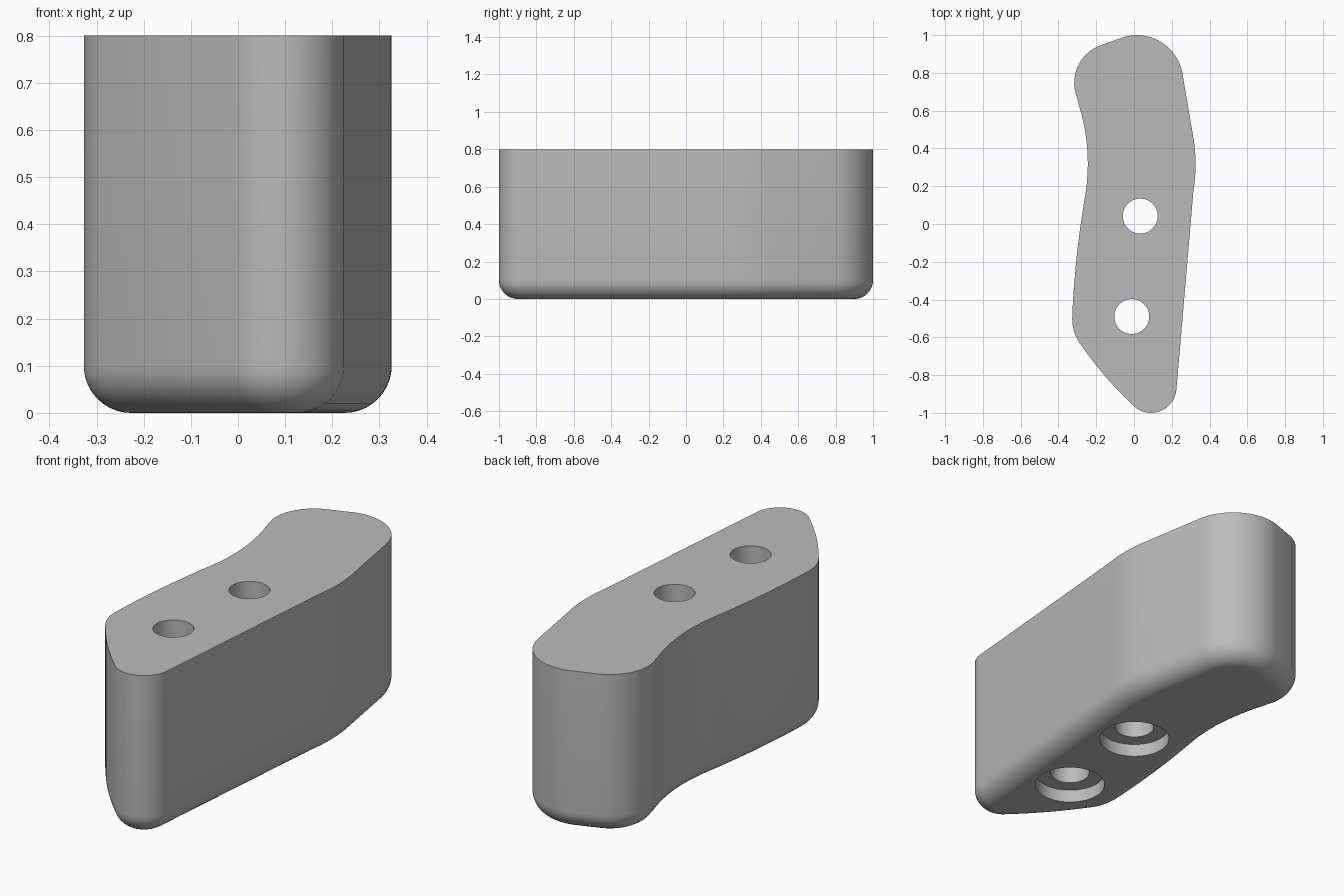
import bpy, bmesh, math
from mathutils import Vector

HEIGHT, FILLET = 0.8, 0.1
HOLES = [(0.033, 0.042), (-0.012, -0.49)]

cube = bpy.data.objects.get("Cube")
if cube:
    bpy.data.objects.remove(cube, do_unlink=True)

grey = bpy.data.materials.new("plain grey")
grey.use_nodes = True
colour = (0.5, 0.5, 0.5, 1)
grey.diffuse_color = colour
grey.node_tree.nodes["Principled BSDF"].inputs["Base Color"].default_value = colour


def arc(a, b, c, steps=14):
    """Points on the circular arc from a through b to c."""
    a, b, c = Vector(a), Vector(b), Vector(c)
    u, v = b - a, c - a
    d = 2 * (u.x * v.y - u.y * v.x)
    centre = a + Vector((v.y * u.dot(u) - u.y * v.dot(v),
                         u.x * v.dot(v) - v.x * u.dot(u))) / d
    r = (a - centre).length
    start = math.atan2(a.y - centre.y, a.x - centre.x)
    end = math.atan2(c.y - centre.y, c.x - centre.x)
    sweep = (end - start + math.pi) % math.tau - math.pi
    return [centre + r * Vector((math.cos(start + sweep * i / steps),
                                 math.sin(start + sweep * i / steps)))
            for i in range(steps + 1)]


# Curved outline, counter-clockwise; straight runs join the arcs
outline = []
for points in [
    ((0.255, 0.806), (0.172, 0.943), (-0.048, 0.992)),     # rear right shoulder
    ((-0.174, 0.947), (-0.29, 0.85), (-0.302, 0.67)),      # rear left shoulder
    ((-0.295, 0.64), (-0.247, 0.39), (-0.254, 0.18)),      # waist
    ((-0.262, 0.13), (-0.302, -0.16), (-0.326, -0.46)),    # long flank
    ((-0.327, -0.50), (-0.318, -0.565), (-0.285, -0.635)), # front left corner
    ((-0.27, -0.655), (-0.155, -0.803), (-0.01, -0.955)),  # sloping front
    ((0.0, -0.965), (0.09, -1.0), (0.2245, -0.877)),       # front tip
    ((0.315, 0.18), (0.326, 0.32), (0.312, 0.47)),         # straight side bend
]:
    outline += arc(*points)

# Body: extruded outline with a rounded bottom edge
bm = bmesh.new()
base = bm.faces.new([bm.verts.new((p.x, p.y, 0)) for p in outline])
top = bmesh.ops.extrude_face_region(bm, geom=[base], use_keep_orig=True)["geom"]
bmesh.ops.translate(bm, vec=(0, 0, HEIGHT),
                    verts=[v for v in top if isinstance(v, bmesh.types.BMVert)])
bmesh.ops.recalc_face_normals(bm, faces=bm.faces)
rim = [e for e in bm.edges if all(v.co.z < 0.001 for v in e.verts)]
bmesh.ops.bevel(bm, geom=rim, offset=FILLET, offset_type='OFFSET', segments=10,
                profile=0.5, affect='EDGES', clamp_overlap=False)
mesh = bpy.data.meshes.new("body")
bm.to_mesh(mesh)
bm.free()
mesh.materials.append(grey)
body = bpy.data.objects.new("body", mesh)
bpy.context.collection.objects.link(body)


def drill(x, y, radius, bottom, upper):
    """Cut a vertical round hole into the body."""
    bpy.ops.mesh.primitive_cylinder_add(vertices=48, radius=radius, depth=upper - bottom,
                                        location=(x, y, (upper + bottom) / 2))
    cutter = bpy.context.object
    cutter.hide_render = True
    cutter.data.materials.append(grey)
    bpy.ops.object.select_all(action='DESELECT')
    body.select_set(True)
    bpy.context.view_layer.objects.active = body
    cut = body.modifiers.new("hole", 'BOOLEAN')
    cut.operation, cut.solver, cut.object = 'DIFFERENCE', 'EXACT', cutter
    bpy.ops.object.modifier_apply(modifier=cut.name)
    bpy.data.objects.remove(cutter, do_unlink=True)


# Screw holes with wider recesses underneath
for x, y in HOLES:
    drill(x, y, 0.0925, -0.1, HEIGHT + 0.1)
    drill(x, y, 0.165, -0.1, 0.065)

bpy.ops.object.shade_smooth_by_angle(angle=math.radians(30))
